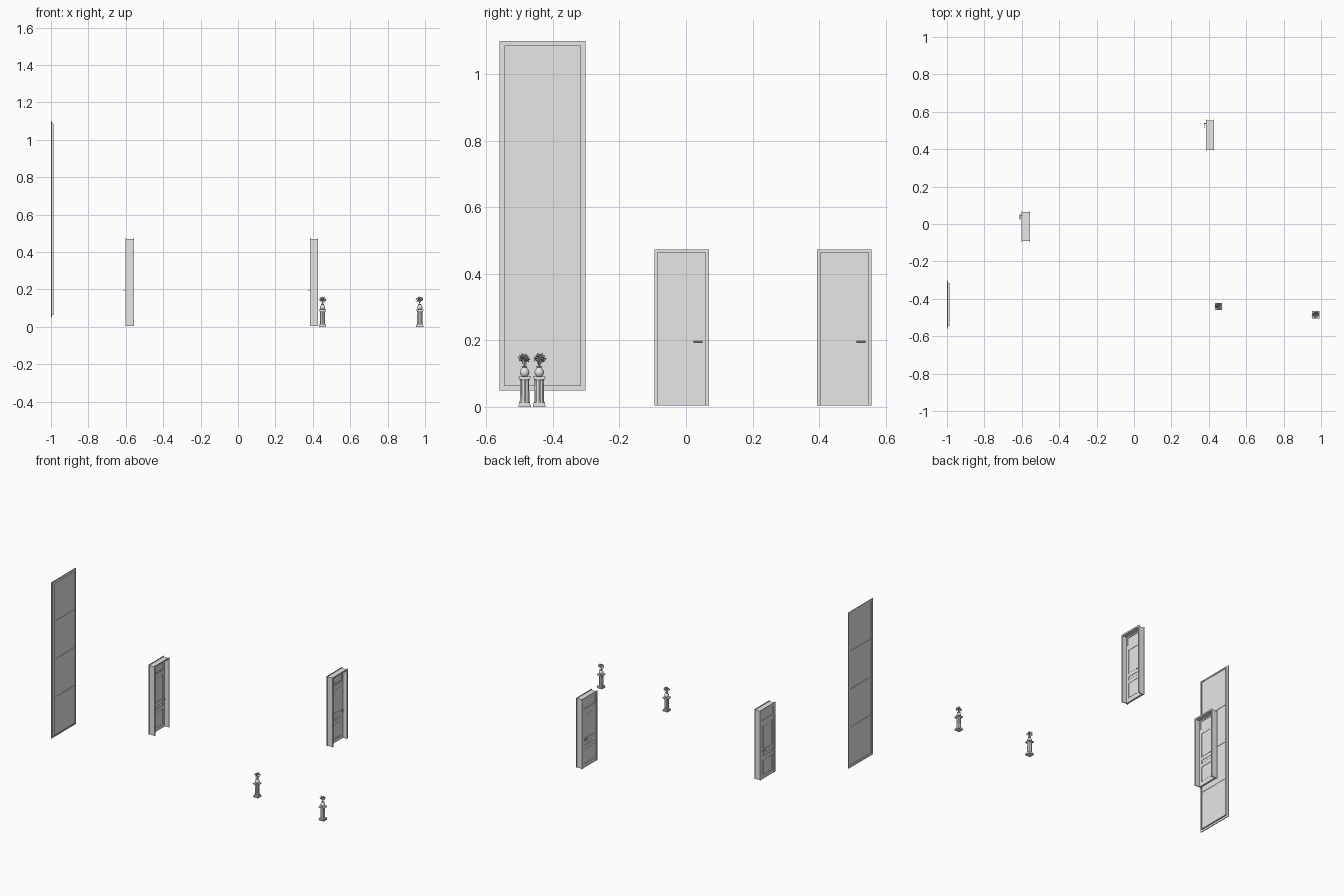
import bpy, bmesh, math, random
from mathutils import Vector, Matrix

cube = bpy.data.objects.get("Cube")
if cube:
    bpy.data.objects.remove(cube, do_unlink=True)
random.seed(4)

grey = bpy.data.materials.new("plain_grey")
grey.use_nodes = True
COLOUR = (0.8, 0.8, 0.8, 1)
grey.diffuse_color = COLOUR
grey.node_tree.nodes["Principled BSDF"].inputs["Base Color"].default_value = COLOUR


def finish(name, bm, at=(0, 0, 0), smooth=False):
    mesh = bpy.data.meshes.new(name)
    bm.to_mesh(mesh)
    bm.free()
    mesh.materials.append(grey)
    ob = bpy.data.objects.new(name, mesh)
    ob.location = at
    bpy.context.collection.objects.link(ob)
    if smooth:
        bpy.ops.object.select_all(action='DESELECT')
        ob.select_set(True)
        bpy.context.view_layer.objects.active = ob
        bpy.ops.object.shade_smooth_by_angle(angle=math.radians(35))
    return ob


def box(bm, x, y, z):
    """Add a box from three (low, high) ranges."""
    mid = [(a + b) / 2 for a, b in (x, y, z)]
    size = [b - a for a, b in (x, y, z)]
    bmesh.ops.create_cube(bm, size=1, matrix=Matrix.Translation(mid) @ Matrix.Diagonal((*size, 1)))


def surround(bm, x, y, z, w, sill=True):
    """Add a rectangular border of width w lying in the yz plane."""
    low = z[0] + w if sill else z[0]
    box(bm, x, (y[0], y[0] + w), z)
    box(bm, x, (y[1] - w, y[1]), z)
    box(bm, x, (y[0] + w, y[1] - w), (z[1] - w, z[1]))
    if sill:
        box(bm, x, (y[0] + w, y[1] - w), (z[0], low))


def rod(bm, a, b, r, sides=12):
    a, b = Vector(a), Vector(b)
    turn = (b - a).to_track_quat('Z', 'Y').to_matrix().to_4x4()
    bmesh.ops.create_cone(bm, cap_ends=True, segments=sides, radius1=r, radius2=r,
                          depth=(b - a).length, matrix=Matrix.Translation((a + b) / 2) @ turn)


def lathe(bm, profile, sides, flute=0):
    """Revolve (radius, height) points; flute pulls in every other side."""
    rings = []
    for r, z in profile:
        ring = []
        for i in range(sides):
            t = 2 * math.pi * i / sides
            s = r * (1 - flute * (i % 4 > 1))
            ring.append(bm.verts.new((s * math.cos(t), s * math.sin(t), z)))
        rings.append(ring)
    for lo, hi in zip(rings, rings[1:]):
        for i in range(sides):
            j = (i + 1) % sides
            bm.faces.new((lo[i], lo[j], hi[j], hi[i]))
    bm.faces.new(rings[0][::-1])
    bm.faces.new(rings[-1])


# Tall window: trim on one side, pane body and shallow glazing bars
def window():
    y, z = (-0.56, -0.302), (0.05, 1.10)
    bm = bmesh.new()
    surround(bm, (-1.0, -0.995), y, z, 0.015)
    finish("window_trim", bm)
    iy, iz = (y[0] + 0.014, y[1] - 0.014), (z[0] + 0.013, z[1] - 0.013)
    bm = bmesh.new()
    box(bm, (-0.996, -0.988), iy, iz)
    finish("window_pane", bm)
    bm = bmesh.new()
    for k in (1, 2, 3):
        h = iz[0] + (iz[1] - iz[0]) * k / 4
        box(bm, (-0.998, -0.986), iy, (h - 0.003, h + 0.003))
    surround(bm, (-0.99, -0.986), iy, iz, 0.005)
    finish("window_bars", bm)


# Door: deep lining with casings on both faces, transom, panelled leaf, levers
def door(at):
    y, z, depth = (-0.082, 0.082), (0.005, 0.474), 0.044
    bm = bmesh.new()
    for x in ((0, 0.003), (depth - 0.003, depth)):
        surround(bm, x, y, z, 0.01, sill=False)
    finish("door_casing", bm, at)
    bm = bmesh.new()
    surround(bm, (0.003, depth - 0.003), (y[0] + 0.005, y[1] - 0.005), (z[0], z[1] - 0.005),
             0.005, sill=False)
    finish("door_lining", bm, at)

    ly, top = (-0.072, 0.072), 0.39
    bm = bmesh.new()
    box(bm, (0.006, 0.009), ly, (top, 0.464))
    surround(bm, (0.002, 0.013), ly, (top, 0.464), 0.009)
    finish("transom", bm, at)

    bm = bmesh.new()
    box(bm, (0.004, 0.013), ly, (z[0], top))
    panels = ((0.03, 0.135), (0.155, 0.18), (0.20, 0.365))
    ends = [z[0]] + [h for p in panels for h in p] + [top]
    py = (ly[0] + 0.021, ly[1] - 0.021)
    x = (0.002, 0.015)
    box(bm, x, (ly[0] + 0.002, py[0]), (z[0], top))
    box(bm, x, (py[1], ly[1] - 0.002), (z[0], top))
    for lo, hi in zip(ends[::2], ends[1::2]):
        box(bm, x, py, (lo, hi))
    for lo, hi in panels:
        box(bm, (0.003, 0.014), (py[0] + 0.007, py[1] - 0.007), (lo + 0.006, hi - 0.006))
    finish("door_leaf", bm, at)

    bm = bmesh.new()
    h, hy = 0.196, 0.061
    for face, out in ((0.002, -1), (0.015, 1)):
        tip = face + out * 0.01
        rod(bm, (face, hy, h), (face + out * 0.002, hy, h), 0.005)
        rod(bm, (face, hy, h), (tip, hy, h), 0.002)
        rod(bm, (tip, hy + 0.002, h), (tip, hy - 0.025, h), 0.002)
    finish("door_handles", bm, at, smooth=True)


# Pedestal: square plinth, fluted shaft, square cap, round vase and bouquet
def pedestal(at):
    bm = bmesh.new()
    for half, lo, hi in ((0.019, 0, 0.006), (0.017, 0.006, 0.013),
                         (0.016, 0.083, 0.087), (0.019, 0.087, 0.092)):
        box(bm, (-half, half), (-half, half), (lo, hi))
    finish("pedestal_plinth_and_cap", bm, at)
    bm = bmesh.new()
    lathe(bm, ((0.016, 0.013), (0.0145, 0.018), (0.0135, 0.078), (0.0155, 0.083)), 32, 0.1)
    finish("pedestal_shaft", bm, at)
    bm = bmesh.new()
    lathe(bm, ((0.008, 0.092), (0.0125, 0.097), (0.0145, 0.104), (0.0125, 0.111),
               (0.008, 0.116), (0.007, 0.119), (0.010, 0.122)), 20)
    finish("vase", bm, at, smooth=True)

    bm = bmesh.new()
    root = Vector((0, 0, 0.118))
    for i in range(70):
        t, up = i * 2.4, 1 - 1.35 * (i + 0.5) / 70
        flat = math.sqrt(1 - up * up)
        out = Vector((flat * math.cos(t), flat * math.sin(t), up))
        tip = Vector((0, 0, 0.142)) + out * random.uniform(0.014, 0.024)
        side = out.cross(Vector((random.uniform(-1, 1), random.uniform(-1, 1), 1))).normalized()
        side *= random.uniform(0.002, 0.004)
        base = tip - out * 0.009
        middle = (tip + base) / 2
        bm.faces.new([bm.verts.new(p) for p in (base, middle + side, tip, middle - side)])
        if i % 4 == 0:
            rod(bm, root, base, 0.0005, 4)
            bmesh.ops.create_icosphere(bm, subdivisions=1, radius=0.0035,
                                       matrix=Matrix.Translation(base))
    finish("bouquet", bm, at)


window()
for spot in ((-0.601, -0.013, 0), (0.384, 0.476, 0)):
    door(spot)
for spot in ((0.452, -0.441, 0), (0.972, -0.485, 0)):
    pedestal(spot)
